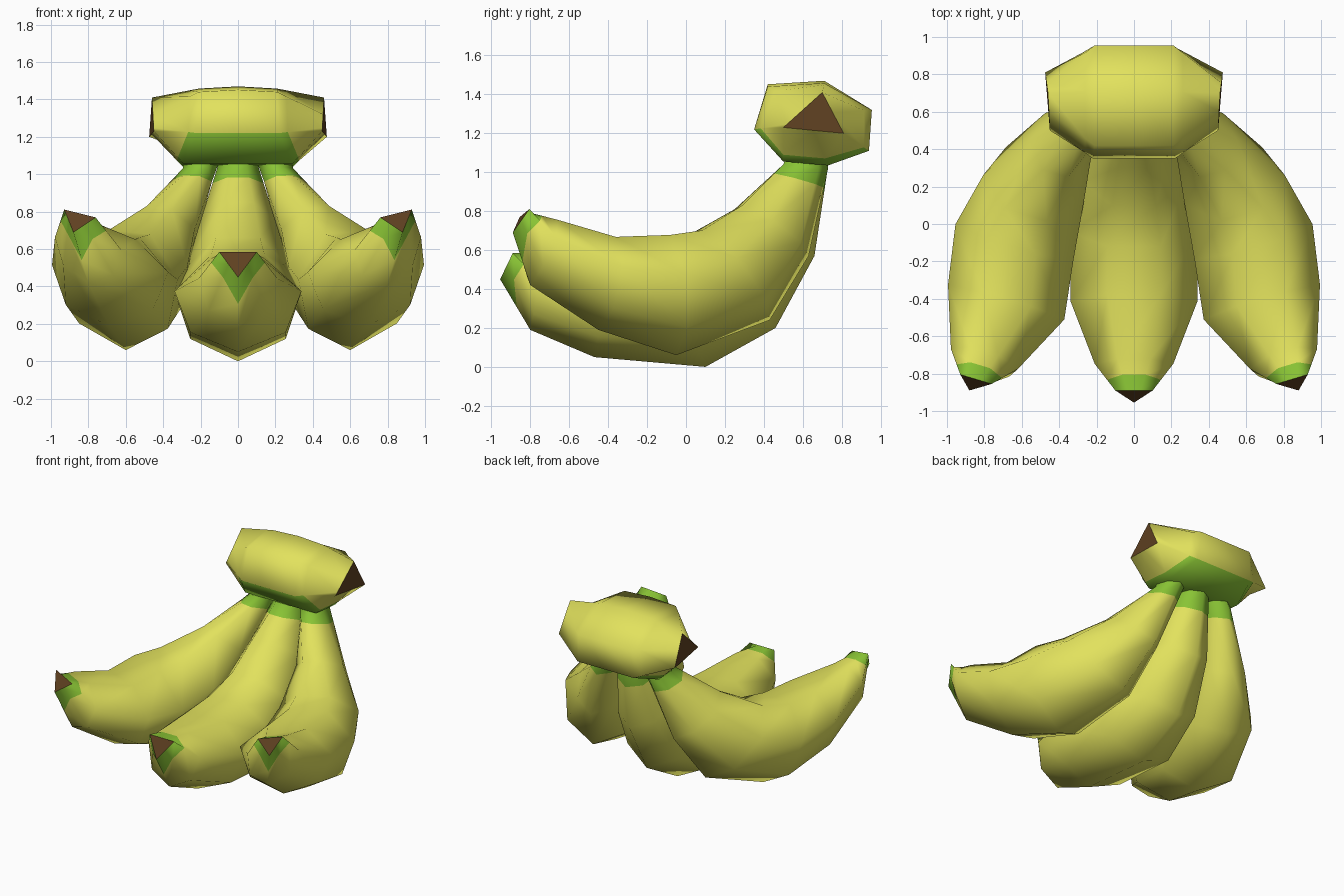
import bpy, bmesh
from mathutils import Vector

if "Cube" in bpy.data.objects:
    bpy.data.objects.remove(bpy.data.objects["Cube"])

def material(name, rgb):
    m = bpy.data.materials.new(name)
    m.diffuse_color = (*rgb, 1)
    m.use_nodes = True
    m.node_tree.nodes["Principled BSDF"].inputs["Base Color"].default_value = m.diffuse_color
    return m

MATS = [material("banana yellow", (0.76, 0.76, 0.11)),
        material("unripe green", (0.25, 0.55, 0.035)),
        material("dry brown", (0.115, 0.052, 0.015))]

def loft(name, rings, colour, caps):
    """Skin closed rings; colour(ring, side) gives each face's material."""
    bm = bmesh.new()
    vs = [[bm.verts.new(p) for p in r] for r in rings]
    n = len(rings[0])
    for i in range(len(vs) - 1):
        for k in range(n):
            j = (k + 1) % n
            f = bm.faces.new((vs[i][k], vs[i][j], vs[i + 1][j], vs[i + 1][k]))
            f.material_index = colour(i, k)
            f.smooth = True
    for ring, mat in zip((vs[0], vs[-1]), caps):
        f = bm.faces.new(ring)
        f.material_index = mat
        for e in f.edges:
            e.smooth = False
    bmesh.ops.recalc_face_normals(bm, faces=bm.faces)
    me = bpy.data.meshes.new(name)
    bm.to_mesh(me)
    bm.free()
    for m in MATS:
        me.materials.append(m)
    ob = bpy.data.objects.new(name, me)
    bpy.context.collection.objects.link(ob)
    return ob

def blend(a, b, ts):
    return [p.lerp(q, t) for p, q, t in zip(a, b, ts)]

# Cross-sections: (sideways fraction, fraction from outer to inner curve)
BODY = [(0, 0), (.75, .21), (1, .65), (.42, 1), (-.42, 1), (-1, .65), (-.75, .21)]
TIP = [(0, 0), (.5, .5), (1, 1), (.35, 1), (-.35, 1), (-1, 1), (-.5, .5)]
# how far back from the cap the green tip starts, per corner
GREEN_EDGE = [.45, .72, .6, .5, .5, .6, .72]

def banana(name, stations, yaw, neck, flip=1):
    rings = []
    for i, (inner, outer, w, roll) in enumerate(stations):
        a, b = Vector(outer), Vector(inner)
        d = Vector((1, yaw if i >= 2 else 0, roll)).normalized()
        sec = TIP if i == len(stations) - 1 else BODY
        ring = [a.lerp(b, t) + d * w * s for s, t in sec]
        rings.append([Vector((p.x * flip, p.y, p.z)) for p in ring])
    # extra rings bound the green neck and the green band at the tip
    rings.insert(2, blend(rings[1], rings[2], [neck] * 7))
    rings.insert(-1, blend(rings[-2], rings[-1], GREEN_EDGE))
    last = len(rings) - 2
    return loft(name, rings, lambda i, k: 1 if i < 2 or i == last else 0, (1, 2))

# Middle banana: inner point, outer point, half width, roll
middle = [((0, .52, 1.09), (0, .72, 1.09), .10, 0),
          ((0, .50, 1.04), (0, .73, 1.03), .11, 0),
          ((0, .30, .85), (0, .66, .57), .20, 0),
          ((0, .10, .66), (0, .46, .20), .28, 0),
          ((0, -.12, .57), (0, .10, .00), .34, 0),
          ((0, -.38, .55), (0, -.47, .05), .34, 0),
          ((0, -.72, .58), (0, -.80, .19), .21, 0),
          ((0, -.89, .585), (0, -.955, .45), .10, 0)]
banana("middle_banana", middle, 0, .3)

# Outer bananas, mirrored, splayed, rolled outward near the tip
outer = [((.19, .52, 1.09), (.19, .72, 1.09), .10, 0),
         ((.20, .50, 1.04), (.21, .73, 1.02), .09, 0),
         ((.42, .27, .82), (.34, .63, .57), .17, .15),
         ((.58, .05, .69), (.46, .43, .24), .28, .1),
         ((.66, -.12, .67), (.60, -.05, .06), .33, .06),
         ((.68, -.40, .66), (.69, -.45, .19), .325, .06),
         ((.80, -.68, .74), (.80, -.80, .42), .19, .2),
         ((.845, -.83, .79), (.88, -.89, .69), .09, .25)]
for name, flip in (("right_banana", 1), ("left_banana", -1)):
    banana(name, outer, .3, .22, flip)

# Crown: seven-sided block tapering to a cut triangle at each end
profile = [(.21, .42, 1.44), (.21, .71, 1.458), (.21, .955, 1.32), (.23, .94, 1.11),
           (.29, .73, 1.035), (.29, .50, 1.055), (.22, .35, 1.22)]
top, back, front = Vector((.46, .70, 1.41)), Vector((.475, .81, 1.20)), Vector((.45, .50, 1.23))
end = [top.lerp(front, .5), top, top.lerp(back, .5), back,
       back.lerp(front, .5), front, front.lerp(top, .1)]
wide = [Vector(p) for p in profile]
half = [end, blend(end, wide, [.8] * 7), wide]
mirror = [[Vector((-p.x, p.y, p.z)) for p in r] for r in reversed(half)]
middle_ring = [Vector((0, p.y, p.z + (.012 if k < 2 else 0))) for k, p in enumerate(wide)]
# underside faces in the middle stay green
loft("crown", half + [middle_ring] + mirror,
     lambda i, k: 1 if 1 <= i <= 4 and k in (3, 4, 5) else 0, (2, 2))
